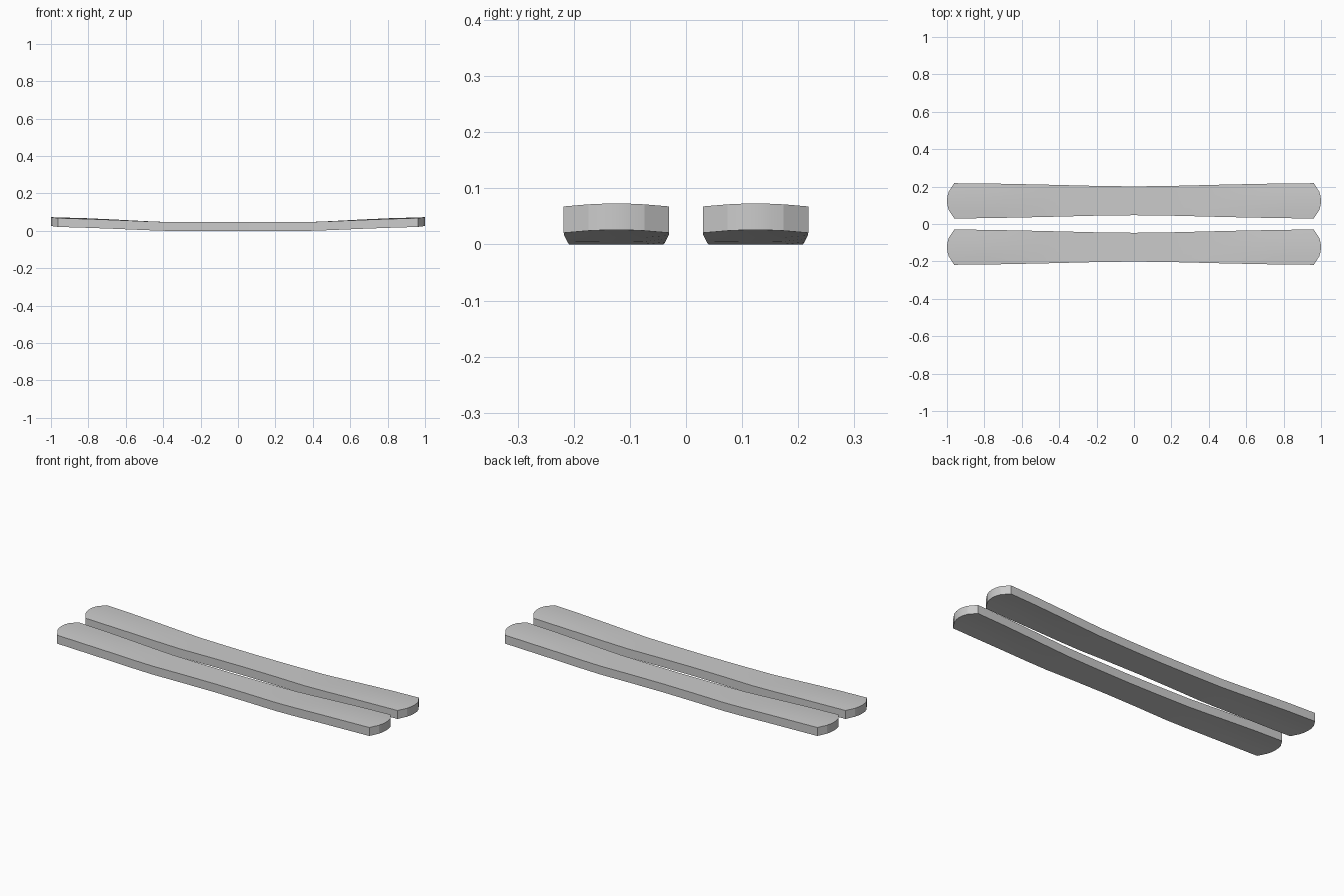
import bpy, bmesh, math

if "Cube" in bpy.data.objects:
    bpy.data.objects.remove(bpy.data.objects["Cube"])

THICK, CENTRE, R = 0.047, 0.124, 0.133
# stations along half the ski: x, half width, lift of the base
HALF = [(0, .077, 0), (.2, .0795, 0), (.38, .084, 0), (.5, .087, .005),
        (.65, .090, .013), (.8, .093, .020), (1.0, .094, .026)]
STATIONS = [(-x, w, z) for x, w, z in HALF[:0:-1]] + HALF
ACROSS = [-1, -.53, -.27, 0, .27, .53, 1]


def ski(name, y0):
    bm = bmesh.new()
    rows = []
    # base surface: lifted, crowned ends with rounded tips
    for x, w, z in STATIONS:
        row = []
        for v in ACROSS:
            px = x
            if abs(x) == 1.0:
                sag = R - math.sqrt(R * R - (v * w) ** 2)
                px = math.copysign(1 - sag, x)
            row.append(bm.verts.new((px, y0 + v * w, z * (1 - .2 * v * v))))
        rows.append(row)
    for a, b in zip(rows, rows[1:]):
        for j in range(len(ACROSS) - 1):
            bm.faces.new((a[j], a[j + 1], b[j + 1], b[j]))
    # thickness
    ext = bmesh.ops.extrude_face_region(bm, geom=bm.faces[:], use_keep_orig=True)
    top = [g for g in ext["geom"] if isinstance(g, bmesh.types.BMVert)]
    bmesh.ops.translate(bm, verts=top, vec=(0, 0, THICK))
    bmesh.ops.recalc_face_normals(bm, faces=bm.faces[:])
    me = bpy.data.meshes.new(name)
    bm.to_mesh(me)
    bm.free()
    ob = bpy.data.objects.new(name, me)
    bpy.context.collection.objects.link(ob)
    # smooth along the length, crisp rims and tip facets
    bpy.ops.object.select_all(action='DESELECT')
    ob.select_set(True)
    bpy.context.view_layer.objects.active = ob
    bpy.ops.object.shade_smooth_by_angle(angle=math.radians(12))


for name, side in (("left_ski", -1), ("right_ski", 1)):
    ski(name, side * CENTRE)
